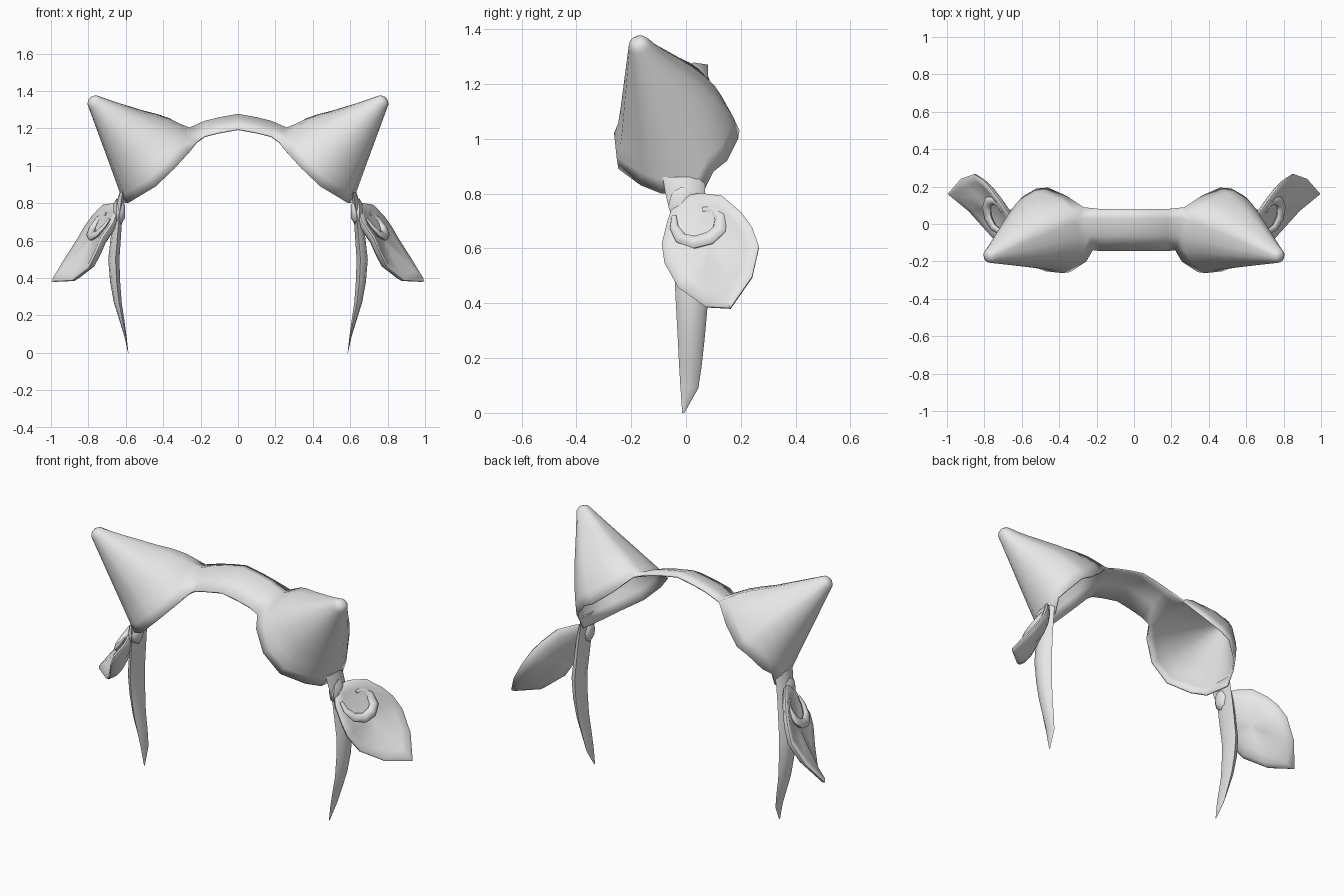
import bpy, bmesh, math
from mathutils import Vector

if "Cube" in bpy.data.objects:
    bpy.data.objects.remove(bpy.data.objects["Cube"])

grey = bpy.data.materials.new("plain grey")
grey.diffuse_color = (0.8, 0.8, 0.8, 1)
grey.use_nodes = True
grey.node_tree.nodes["Principled BSDF"].inputs["Base Color"].default_value = grey.diffuse_color


def make(name, verts, faces, inside=None, thickness=0, angle=60):
    """Mesh object mirrored across x, smooth shaded, optionally thickened."""
    bm = bmesh.new()
    vs = [bm.verts.new(v) for v in verts]
    for f in faces:
        bm.faces.new([vs[i] for i in f])
    bmesh.ops.remove_doubles(bm, verts=bm.verts, dist=0.0005)
    bmesh.ops.recalc_face_normals(bm, faces=bm.faces)
    if inside:  # open sheets: make the normals point away from the inside
        bm.normal_update()
        out = sum(f.normal.dot(f.calc_center_median() - Vector(inside)) * f.calc_area()
                  for f in bm.faces)
        if out < 0:
            bmesh.ops.reverse_faces(bm, faces=bm.faces)
    me = bpy.data.meshes.new(name)
    bm.to_mesh(me)
    bm.free()
    me.materials.append(grey)
    ob = bpy.data.objects.new(name, me)
    bpy.context.collection.objects.link(ob)
    bpy.ops.object.select_all(action='DESELECT')
    ob.select_set(True)
    bpy.context.view_layer.objects.active = ob
    bpy.ops.object.shade_smooth_by_angle(angle=math.radians(angle))
    ob.modifiers.new("mirror", 'MIRROR').merge_threshold = 0.001
    if thickness:
        sol = ob.modifiers.new("thickness", 'SOLIDIFY')
        sol.thickness = thickness
        sol.offset = -1
    return ob


def loft(rings, closed=True, cap_start=False, cap_end=False):
    """Quads between equal-length rings."""
    n = len(rings[0])
    verts = [v for r in rings for v in r]
    faces = []
    for k in range(len(rings) - 1):
        for i in range(n if closed else n - 1):
            j = (i + 1) % n
            faces.append((k * n + i, k * n + j, (k + 1) * n + j, (k + 1) * n + i))
    if cap_start:
        faces.append(tuple(range(n)))
    if cap_end:
        faces.append(tuple(range((len(rings) - 1) * n, len(rings) * n)))
    return verts, faces


def join(a, b):
    """Combine two vertex and face lists."""
    n = len(a[0])
    return a[0] + b[0], a[1] + [tuple(i + n for i in f) for f in b[1]]


# Horn rim: the last four points are shared with the band
rim = [Vector(p) for p in [
    (.255, -.20, 1.08), (.34, -.255, .985), (.44, -.245, .89), (.54, -.165, .83),
    (.59, -.09, .80), (.612, .06, .80), (.618, .10, .88), (.59, .15, .92),
    (.52, .19, 1.00), (.46, .195, 1.03), (.36, .15, 1.11),
    (.27, .09, 1.20), (.26, .03, 1.205), (.24, -.06, 1.18), (.22, -.14, 1.13)]]
tip = Vector((.768, -.17, 1.34))
mid = sum(rim, Vector()) / len(rim)
axis = (tip - mid).normalized()
spread = [((p - mid) - axis * (p - mid).dot(axis)).normalized() for p in rim]

# Horn shell, fuller at the back and along its inner crest, with a rounded tip
rings = []
for t in (0, .1, .2, .34, .5, .65, .8, .92, 1):
    ring = []
    for i, (p, d) in enumerate(zip(rim, spread)):
        q = p.lerp(tip + d * .042, t)
        back = max(0, min(1, (p.y - .05) / .1))
        q += Vector((0, .5, .8)) * (.038 * back * 6.75 * t * (1 - t) ** 2)
        if i in (1, 2):  # slight swell above the front rim
            q.y -= .012 * max(0, 1 - abs(t - .1) / .12)
        if i in (11, 12, 13):
            q.z += .012 * max(0, 1 - abs(t - .25) / .2)
        ring.append(q)
    rings.append(ring)
for r, h in ((.034, .018), (.016, .03)):
    rings.append([tip + d * r + axis * h for d in spread])
shell = loft(rings, cap_end=True)

# Band: a slanted strip running into the horn rim
band = [[Vector(p) for p in [(0, .08, 1.27), (0, .03, 1.278), (0, -.06, 1.25), (0, -.145, 1.20)]]]
for x, drop in ((.10, .018), (.18, .038)):
    band.append([Vector((x, p.y, p.z - drop)) for p in band[0]])
band.append(rim[-4:])
make("headband_with_horns", *join(shell, loft(band, closed=False)),
     inside=(.4, 0, .8), thickness=.01)

# Curved tapering side straps: z, centre x, half thickness, front y, back y
strap = []
for z, x, h, y0, y1 in [(.86, .620, .012, -.085, .07), (.80, .632, .02, -.075, .07),
                        (.72, .643, .024, -.055, .074),
                        (.62, .653, .027, -.05, .078), (.50, .664, .030, -.042, .082),
                        (.38, .657, .027, -.036, .078), (.27, .643, .021, -.03, .068),
                        (.17, .620, .013, -.025, .057), (.09, .602, .006, -.02, .045),
                        (.0, .587, .001, -.014, -.006)]:
    m, d = (y0 + y1) / 2, (y1 - y0) / 2
    strap.append([(x + h * sx, m + d * sy, z) for sx, sy in
                  ((-.3, -1), (.7, -.65), (1, 0), (.6, .7), (-.5, 1), (-1, -.1))])
make("side_strap", *loft(strap, cap_start=True, cap_end=True))

# Leaf-shaped ear: nearly flat front and bulging back sharing one rim
ear_rim = [Vector(p) for p in [
    (.64, -.04, .79), (.67, .05, .805), (.725, .13, .795), (.78, .20, .735),
    (.82, .24, .68), (.86, .265, .61), (.93, .24, .50), (1.0, .16, .385),
    (.89, .07, .39), (.80, -.03, .46), (.755, -.08, .55), (.725, -.09, .62),
    (.67, -.07, .70)]]
normal = Vector((.78, -.27, .56)).normalized()
centre = sum(ear_rim, Vector()) / len(ear_rim)


def ear_ring(scale, depth):
    return [centre + (p - centre) * scale - normal * depth for p in ear_rim]


ear = [ear_ring(s, d) for s, d in
       ((.1, .012), (.4, .010), (.75, .004), (.93, -.004), (1, .005), (.98, .018),
        (.85, .038), (.6, .055), (.3, .062), (.08, .064))]
make("ear", *loft(ear, cap_start=True, cap_end=True))

# Raised fold inside the ear, a flattened tapered tube lying on the front
path = []
for y, z in ((.06, .745), (.10, .745), (.125, .715), (.12, .67), (.085, .64),
             (.03, .625), (-.02, .64), (-.045, .68), (-.045, .72)):
    x = .64 + (.27 * (y + .04) - .56 * (z - .79)) / .78
    path.append(Vector((x, y, z)) - normal * .004)
fold = []
for i, p in enumerate(path):
    along = (path[min(i + 1, len(path) - 1)] - path[max(i - 1, 0)]).normalized()
    side = along.cross(normal).normalized()
    r = .006 + .013 * math.sin(math.pi * i / (len(path) - 1))
    fold.append([p + (side * math.cos(a) * 1.5 + normal * math.sin(a)) * r
                 for a in (k * math.pi / 4 for k in range(8))])
make("ear_fold", *loft(fold, cap_start=True, cap_end=True))

# Lug joining the ear to the strap, showing on the strap's inner face
lug = [[(x, -.015 + w * math.cos(a), .755 + 1.4 * w * math.sin(a))
        for a in (k * math.pi / 4 for k in range(8))]
       for x, w in ((.605, .025), (.62, .045), (.65, .05), (.665, .03))]
make("ear_lug", *loft(lug, cap_start=True, cap_end=True))
